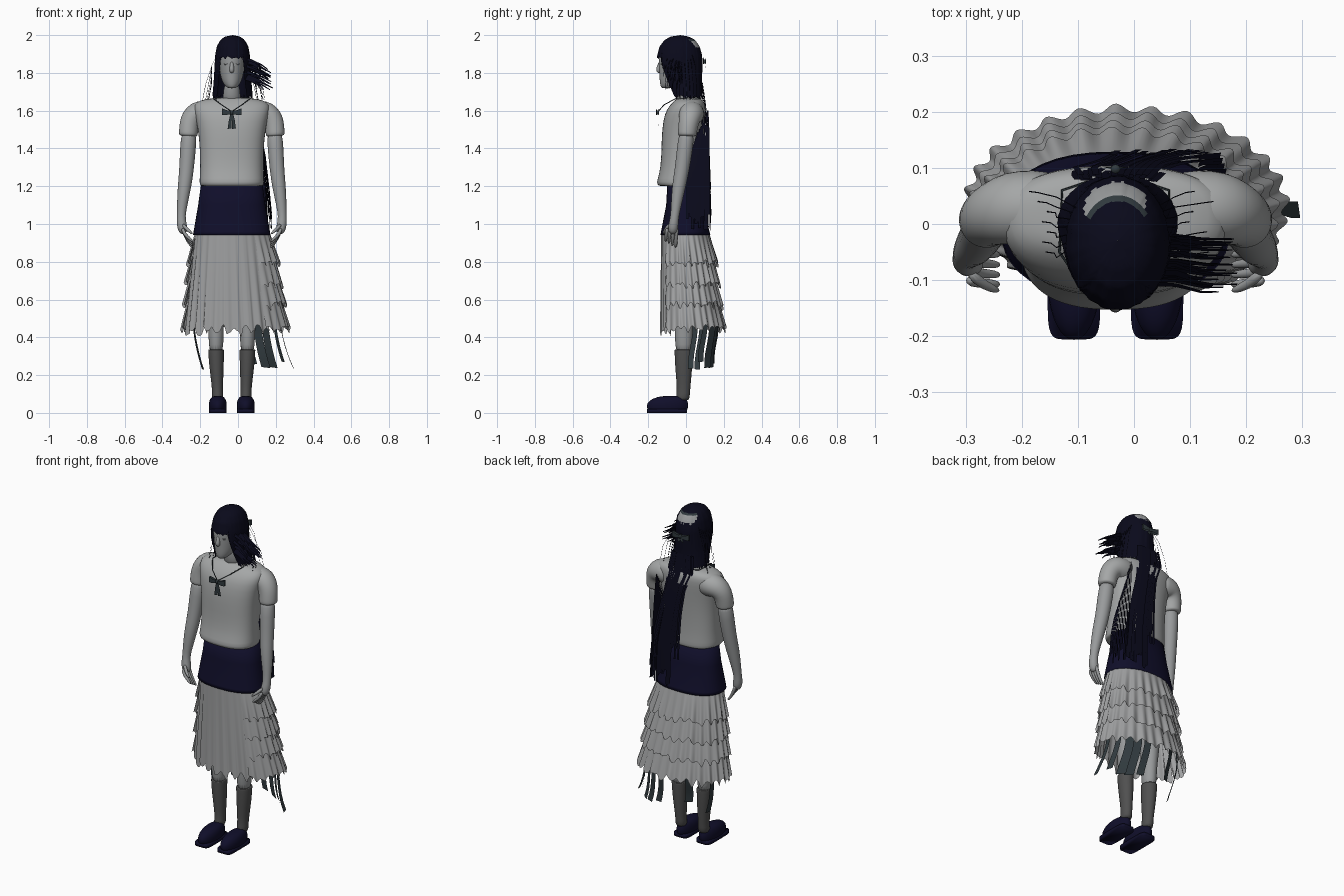
import bpy, bmesh, math, random
from mathutils import Vector

if "Cube" in bpy.data.objects:
    bpy.data.objects.remove(bpy.data.objects["Cube"])
random.seed(4)
R = random.uniform
C = -0.033                      # body centre line


def material(name, r, g, b):
    m = bpy.data.materials.new(name)
    m.diffuse_color = (r, g, b, 1)
    m.use_nodes = True
    m.node_tree.nodes["Principled BSDF"].inputs["Base Color"].default_value = m.diffuse_color
    return m


SKIN = material("skin grey", .315, .325, .33)
SHIRT = material("shirt grey", .375, .385, .385)
SKIRT = material("skirt grey", .35, .355, .36)
SOCK = material("sock grey", .08, .08, .08)
HAIR = material("hair navy", .003, .003, .011)
NAVY = material("waist navy", .005, .0045, .023)
TEAL = material("ribbon teal", .03, .042, .048)


def make(name, parts, mats, rule=None, subsurf=0):
    """Join (verts, faces) parts into one smooth object."""
    verts, faces = [], []
    for v, f in parts:
        o = len(verts)
        verts += [tuple(p) for p in v]
        faces += [[i + o for i in q] for q in f]
    me = bpy.data.meshes.new(name)
    me.from_pydata(verts, [], faces)
    bm = bmesh.new()
    bm.from_mesh(me)
    bmesh.ops.recalc_face_normals(bm, faces=bm.faces)
    bm.to_mesh(me)
    bm.free()
    for m in (mats if isinstance(mats, list) else [mats]):
        me.materials.append(m)
    for p in me.polygons:
        p.use_smooth = True
        if rule:
            p.material_index = rule(p.center)
    ob = bpy.data.objects.new(name, me)
    bpy.context.collection.objects.link(ob)
    if subsurf:
        ob.modifiers.new("smooth", 'SUBSURF').levels = subsurf
    return ob


def grid(f, nu, nv, wrap=False):
    v = [f(i / nu, j / nv) for j in range(nv + 1) for i in range(nu if wrap else nu + 1)]
    w = nu if wrap else nu + 1
    q = [(j * w + i, j * w + (i + 1) % w, (j + 1) * w + (i + 1) % w, (j + 1) * w + i)
         for j in range(nv) for i in range(nu)]
    return v, q


def capped(v, q, n):
    return v, q + [list(range(n)), list(range(len(v) - n, len(v)))]


def loft(rings, n=24, p=1.0):
    """Horizontal rings (cx, cy, z, rx, ry); p < 1 squares them off."""
    def pw(t):
        return math.copysign(abs(t) ** p, t)
    k = len(rings) - 1

    def f(u, w):
        cx, cy, z, rx, ry = rings[round(w * k)]
        a = u * math.tau
        return cx + rx * pw(math.sin(a)), cy - ry * pw(math.cos(a)), z
    return capped(*grid(f, n, k, True), n)


def tube(pts, n=12):
    """Round tube along (x, y, z, radius) points."""
    k = len(pts) - 1
    P = [Vector(p[:3]) for p in pts]

    def f(u, w):
        i = round(w * k)
        d = (P[min(i + 1, k)] - P[max(i - 1, 0)]).normalized()
        s = d.cross(Vector((.1, 1, .05))).normalized()
        t = d.cross(s)
        a = u * math.tau
        return P[i] + pts[i][3] * (s * math.cos(a) + t * math.sin(a))
    return capped(*grid(f, n, k, True), n)


def strip(pts, side, w0, w1):
    """Flat ribbon along points, widened along side."""
    k = len(pts) - 1
    s = Vector(side).normalized()
    return grid(lambda u, w: Vector(pts[round(w * k)]) + s * ((u - .5) * (w0 + (w1 - w0) * w)), 1, k)


def lerp(table, z):
    """Interpolate rows keyed by falling z."""
    for a, b in zip(table, table[1:]):
        if z >= b[0]:
            t = max(0, min(1, (a[0] - z) / (a[0] - b[0])))
            return [x + (y - x) * t for x, y in zip(a[1:], b[1:])]
    return table[-1][1:]


# limbs and footwear, both sides
for s, tag in ((-1, "right"), (1, "left")):
    X = lambda d: C + s * d
    xs = X(.074)
    make(tag + "_shoe", [loft([(xs, -.098, .012, .044, .104), (xs, -.098, .016, .046, .106), (xs, -.098, .04, .049, .113),
         (xs, -.095, .065, .046, .103), (xs, -.08, .085, .034, .075), (xs, -.07, .09, .015, .04)])], NAVY, subsurf=1)
    make(tag + "_sole", [loft([(xs, -.1, 0, .047, .106), (xs, -.1, .02, .047, .106)], 32, .35)], NAVY)
    make(tag + "_sock", [loft([(X(.075), -.02, .06, .034, .04), (X(.075), -.014, .1, .028, .034),
         (X(.077), -.012, .16, .031, .038), (X(.081), -.012, .25, .039, .046), (X(.083), -.012, .325, .042, .049),
         (X(.083), -.012, .334, .042, .049), (X(.083), -.012, .335, .041, .048)])], SOCK, subsurf=1)
    make(tag + "_leg", [loft([(X(.083), -.012, .3, .039, .046), (X(.083), -.012, .42, .039, .046),
         (X(.085), -.01, .5, .045, .052), (X(.085), -.005, .7, .06, .068), (X(.085), 0, .93, .075, .085)])], SKIN, subsurf=1)
    make(tag + "_sleeve", [tube([(X(.1), .025, 1.585, .068), (X(.15), .03, 1.587, .068), (X(.19), .028, 1.583, .066),
         (X(.213), .02, 1.562, .058), (X(.225), .013, 1.53, .053), (X(.229), .008, 1.49, .051), (X(.23), .006, 1.475, .05),
         (X(.231), .006, 1.462, .046)], 20)], SHIRT, subsurf=1)
    make(tag + "_arm", [tube([(X(.225), .006, 1.5, .043), (X(.232), -.006, 1.4, .043), (X(.24), -.022, 1.28, .039),
         (X(.25), -.038, 1.2, .037), (X(.263), -.052, 1.1, .028), (X(.268), -.06, 1.04, .022),
         (X(.266), -.066, 1.0, .027), (X(.258), -.07, .965, .026), (X(.25), -.07, .95, .014)], 16)], SKIN, subsurf=1)
    fingers = [tube([(X(.262), y, .98, .011), (X(.25), y - .004, .945, .01),
                     (X(.225), y - .006, .925 - .01 * i, .009), (X(.205), y - .008, .905 - .01 * i, .006)], 8)
               for i, y in enumerate((-.1, -.083, -.065, -.047))]
    fingers.append(tube([(X(.262), -.085, 1.0, .011), (X(.235), -.11, .97, .01), (X(.205), -.12, .945, .006)], 8))
    make(tag + "_fingers", fingers, SKIN, subsurf=1)

# torso
make("waist_band", [loft([(C, -.003, .942, .205, .132), (C, -.004, .96, .202, .128),
     (C, -.005, 1.1, .178, .1), (C, -.008, 1.23, .16, .09)], 40, .85)], NAVY)
make("shirt", [loft([(C, -.02, 1.205, .15, .1), (C, -.028, 1.198, .166, .118), (C, -.032, 1.22, .173, .126),
     (C, -.026, 1.26, .168, .116), (C, -.02, 1.35, .168, .11), (C, -.018, 1.45, .172, .112),
     (C, -.01, 1.55, .188, .112), (C, .002, 1.61, .205, .104), (C, .015, 1.645, .195, .085), (C, .015, 1.662, .14, .066),
     (C, .012, 1.67, .06, .05)], 32, .8)], SHIRT, subsurf=1)
make("neck", [loft([(C, .01, 1.63, .06, .055), (C, -.005, 1.68, .043, .043), (C, -.025, 1.76, .043, .045)])], SKIN, subsurf=1)

# head with nose, lips and closed eyelids
make("head", [loft([(C, -.1, 1.718, .018, .028), (C, -.09, 1.728, .034, .045), (C, -.07, 1.755, .052, .07),
     (C, -.055, 1.79, .062, .086), (C, -.05, 1.83, .068, .094), (C, -.045, 1.88, .072, .1),
     (C, -.04, 1.93, .07, .1), (C, -.035, 1.965, .055, .08), (C, -.03, 1.982, .025, .04)])], SKIN, subsurf=1)
make("nose", [tube([(C, -.134, 1.865, .007), (C, -.143, 1.835, .011), (C, -.147, 1.814, .015), (C, -.139, 1.8, .009)])], SKIN, subsurf=1)
make("lips", [tube([(C - .022, -.126, 1.774, .003), (C, -.137, 1.776, .008), (C + .022, -.126, 1.774, .003)])], SKIN, subsurf=1)
make("eyelids", [tube([(C + s * .016, -.137, 1.845, .003), (C + s * .03, -.132, 1.848, .006),
     (C + s * .043, -.12, 1.845, .003)], 8) for s in (-1, 1)], SKIN, subsurf=1)


# skirt: long pleated front panel plus four scalloped tiers
def skirt(a, z, out=0):
    t = (.95 - z) / .52
    rx, yf, yb = .203 + .062 * t + out, -.133 - out * .5, .128 + .058 * t + out
    return Vector((-.03 + .016 * t + rx * math.sin(a), (yf + yb) / 2 - (yb - yf) / 2 * math.cos(a), z))


def tier(a0, a1, ztop, zbot, jag, flare, freq, amp):
    jit = [R(-1, 1) for _ in range(48)]

    def f(u, w):
        a = math.radians(a0 + (a1 - a0) * u)
        i = int(u * 44)
        k = jit[i] + (jit[i + 1] - jit[i]) * (u * 44 - i)
        zb = zbot + jag * (.6 * math.cos(a * freq) + .8 * k)
        return skirt(a, ztop + (zb - ztop) * w, flare * w - .004 + amp * (.2 + w) * (math.sin(a * freq) + .5 * k))
    return grid(f, 180, 8)


make("front_skirt_panel", [tier(-78, 42, .945, .435, .026, .006, 27, .007)], SKIRT)
make("skirt_tiers", [tier(36, 286, zt, zb, .02, .026, 28, .006) for zt, zb in
     ((.945, .79), (.86, .68), (.75, .565), (.64, .445))], SKIRT)

# long ribbons below the skirt
ribbons = []
for deg, w, zb, dx in ((-112, .03, .23, .055), (-152, .045, .3, .02), (166, .045, .26, .04), (151, .055, .24, .05),
                       (139, .055, .24, .05), (120, .035, .27, .05), (98, .03, .235, .075)):
    a = math.radians(deg)
    pts = []
    for i in range(9):
        q = i / 8
        p = skirt(a, .56, -.01)
        pts.append((p.x + dx * q * q, p.y + .012 * math.sin(q * 5), .56 + (zb - .56) * q))
    ribbons.append(strip(pts, (math.cos(a), math.sin(a), .1), w * .8, w))
make("skirt_ribbons", ribbons, TEAL)

# hair cap: fringe in front, long at sides and back
CAP = [(2.0, .0003, .0003, -.03), (1.992, .04, .048, -.032), (1.975, .064, .08, -.033), (1.94, .083, .106, -.034),
       (1.89, .092, .119, -.034), (1.83, .095, .12, -.034), (1.76, .099, .104, -.02), (1.7, .104, .09, -.004),
       (1.64, .11, .085, .008)]
cut = [R(0, 1) for _ in range(97)]


def cap(u, w):
    i = int(u * 96) % 96
    d = abs((u * 360 + 180) % 360 - 180)
    low = 1.655 + .03 * cut[i]
    low += (1.872 + .014 * cut[i] - low) * max(0, min(1, ((44 if u < .5 else 50) - d) / 8))
    z = 2.0 + (low - 2.0) * w ** 1.6
    rx, ry, cy = lerp(CAP, z)
    g = 1 + .025 * (cut[i] - .5)
    a = u * math.tau
    return C + .004 + rx * g * math.sin(a), cy - ry * g * math.cos(a), z


def crown(c):
    if c.y > .012 and abs(c.x - C) < .055 and 1.93 < c.z < 1.978:
        return 1 if c.z < 1.968 else 2
    return 0


make("hair_cap", [grid(cap, 96, 22, True)], [HAIR, SKIN, TEAL], crown)

# long hair down the back, swinging to the left side
SPAN = [(1.75, -.1, .035, .086), (1.66, -.11, .05, .1), (1.55, -.065, .06, .112), (1.4, -.045, .1, .122),
        (1.2, -.035, .145, .13), (.93, -.03, .155, .134)]
locks = []
for i in range(26):
    q = i / 25
    zb, dy = (.95 + R(0, .1) if q > .25 else 1.1 + R(0, .12)), R(-.01, .003)
    pts = []
    for j in range(13):
        z = 1.75 + (zb - 1.75) * j / 12
        xl, xr, y = lerp(SPAN, z)
        x = xl + (xr - xl) * q
        pts.append((x, y + dy - 1.6 * max(0, x - .07) ** 2, z))
    locks.append(strip(pts, (1, -.3 * max(0, q - .3), 0), .012, .012))
# a side fall that wraps forward beside the left arm
for i in range(13):
    y = .12 - .0095 * i
    zt = 1.6 - .016 * i
    x = .172 - .35 * max(0, y - .05)
    locks.append(strip([(.115, y + .01 - .015 * (i < 4), zt), (x - .025, y, zt - .13), (x - .006, y, 1.18),
                        (x + .006, y, .955 + R(0, .1))], (.25, 1, 0), .008, .015))
make("long_hair", locks, HAIR)

# wind-blown locks on the left, and fine loose strands on both sides
wisps = []
for i in range(38):
    x, y, z = R(.1, .185), R(-.125, -.02), R(1.71, 1.82)
    wisps.append(strip([(.035, y * .8 - .01, z + .06), (.075, y * .9, z + .045), (x * .5 + .045, y, z + .025), (x, y, z)],
                       (.2, .5, 1), .018, .005))
for i in range(7):
    y = -.06 + .018 * i
    for s in (-1, 1):
        e = R(.12, .175)
        wisps.append(tube([(C + s * .07, y * .6, 1.91, .001), (C + s * .105, y, 1.84, .001),
                           (C + s * (e - .015), y + .008, 1.74, .001), (C + s * e, y + .01, 1.66, .001)], 4))
make("loose_hair", wisps, HAIR)


# bows: two loops, a knot and two tails
def bow(name, x, y, z, w, h, tail, back):
    parts = [loft([(x, y, z - h * .3, h * .25, .008), (x, y, z + h * .3, h * .25, .008)], 12)]
    for s in (-1, 1):
        parts += [strip([(x, y + back * k * .004, z), (x + s * w * .5, y + back * k * .008, z),
                         (x + s * w, y + back * k * .004, z + .004)], (0, 0, 1), h * .4, h) for k in (-1, 1)]
        parts.append(strip([(x, y, z), (x + s * .008, y + .002, z - tail * .5), (x + s * .012, y + .004, z - tail)],
                           (1, 0, .2), .012, .02))
    make(name, parts, TEAL)


bow("collar_bow", C, -.15, 1.59, .052, .036, .085, -1)
bow("hair_bow", C, .098, 1.86, .055, .035, .03, 1)
make("collar_cord", [tube([(C, -.148, 1.595, .0025), (C + s * .055, -.115, 1.632, .0025), (C + s * .1, -.05, 1.666, .0025),
     (C + s * .095, .06, 1.668, .0025), (C, .092, 1.665, .0025)], 6) for s in (-1, 1)], TEAL)
